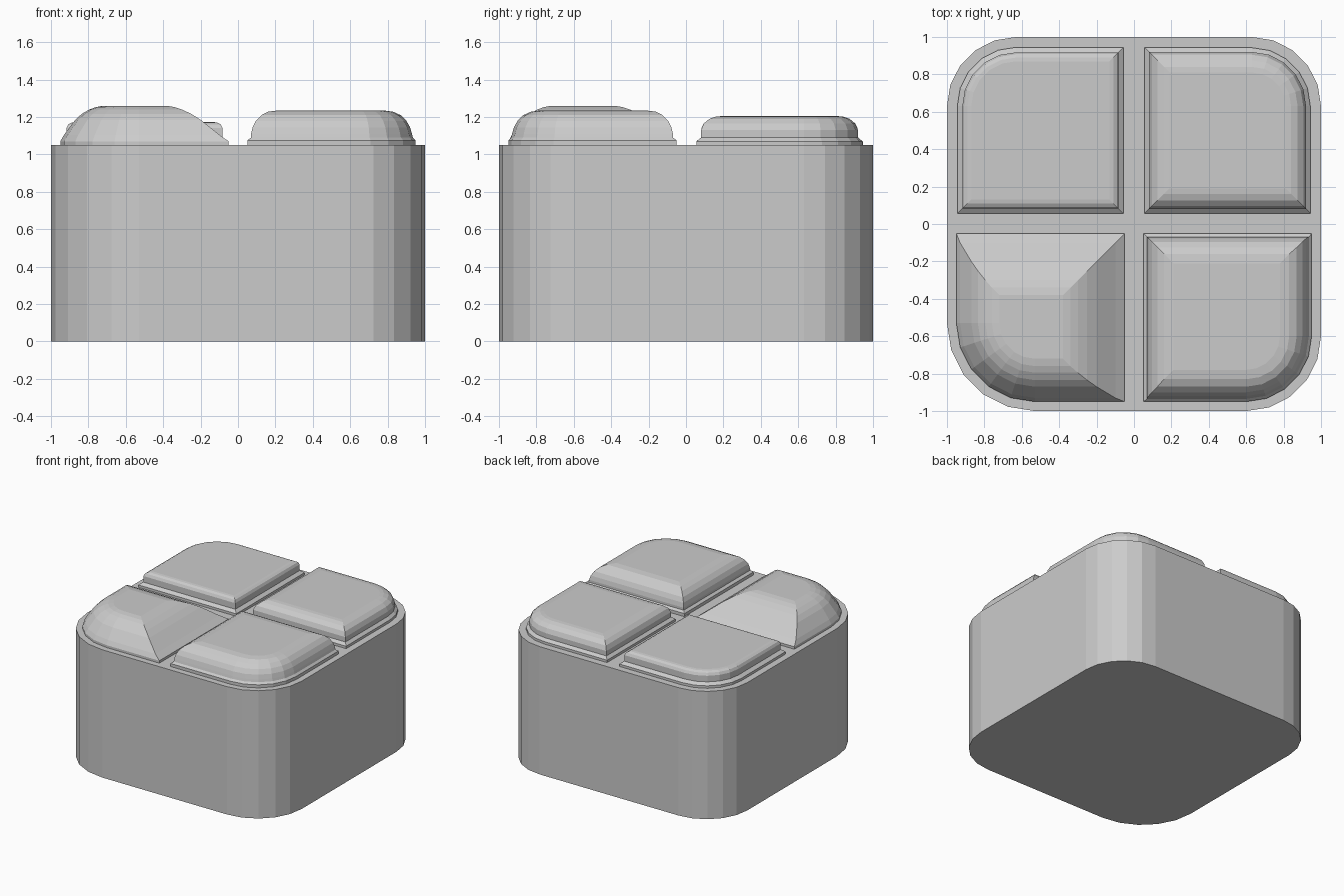
import bpy, bmesh, math

if "Cube" in bpy.data.objects:
    bpy.data.objects.remove(bpy.data.objects["Cube"], do_unlink=True)

grey = bpy.data.materials.new("plain_grey")
grey.use_nodes = True
colour = (0.6, 0.6, 0.6, 1)
grey.diffuse_color = colour
grey.node_tree.nodes["Principled BSDF"].inputs["Base Color"].default_value = colour


def corner_arc(sx, sy, edge, radius, segments=5):
    """Rounded corner in the quadrant (sx, sy), always running anticlockwise."""
    centre = edge - radius
    pts = []
    for i in range(segments + 1):
        a = math.pi / 2 * i / segments
        pts.append((sx * (centre + radius * math.cos(a)),
                    sy * (centre + radius * math.sin(a))))
    return pts if sx * sy > 0 else pts[::-1]


def loft(name, rings):
    """Skin stacked outlines of equal length and cap both ends."""
    bm = bmesh.new()
    loops = [[bm.verts.new(p) for p in ring] for ring in rings]
    count = len(loops[0])
    for low, high in zip(loops, loops[1:]):
        for i in range(count):
            j = (i + 1) % count
            bm.faces.new((low[i], low[j], high[j], high[i]))
    bm.faces.new(loops[0][::-1])
    bm.faces.new(loops[-1])
    bmesh.ops.recalc_face_normals(bm, faces=bm.faces)
    mesh = bpy.data.meshes.new(name)
    bm.to_mesh(mesh)
    bm.free()
    mesh.materials.append(grey)
    obj = bpy.data.objects.new(name, mesh)
    bpy.context.collection.objects.link(obj)


def pad(name, sx, sy, radius, profile):
    """Pad with one rounded outer corner; profile rows: inner inset, outer inset, z."""
    rings = []
    for inner, outer, z in profile:
        near, far = 0.05 + inner, 0.95 - outer
        arc = corner_arc(sx, sy, far, radius - outer)
        first, last = (sx * far, sy * near), (sx * near, sy * far)
        if sx * sy < 0:
            first, last = last, first
        outline = [(sx * near, sy * near), first] + arc + [last]
        rings.append([(x, y, z) for x, y in outline])
    loft(name, rings)


# Block body with rounded vertical corners
outline = (corner_arc(1, 1, 1, 0.37) + corner_arc(-1, 1, 1, 0.37)
           + corner_arc(-1, -1, 1, 0.47) + corner_arc(1, -1, 1, 0.4))
loft("body", [[(x, y, z) for x, y in outline] for z in (0, 1.05)])

# Tall sloping pad
pad("front_right_pad", -1, -1, 0.42, [
    (0, 0, 1.04), (0, 0, 1.07), (0.05, 0.02, 1.105), (0.1, 0.05, 1.145),
    (0.15, 0.08, 1.185), (0.2, 0.115, 1.217), (0.25, 0.155, 1.24),
    (0.29, 0.19, 1.253), (0.33, 0.23, 1.26)])

# Cushioned pads with a stepped rim
pad("front_left_pad", 1, -1, 0.35, [
    (0, 0, 1.04), (0, 0, 1.075), (0.02, 0.015, 1.09), (0.02, 0.02, 1.11),
    (0.028, 0.03, 1.145), (0.045, 0.05, 1.18), (0.075, 0.08, 1.21),
    (0.11, 0.12, 1.228), (0.16, 0.17, 1.235)])
pad("back_left_pad", 1, 1, 0.32, [
    (0.007, 0.007, 1.04), (0.007, 0.007, 1.07), (0.03, 0.03, 1.09),
    (0.03, 0.03, 1.13), (0.045, 0.045, 1.165), (0.075, 0.075, 1.19),
    (0.11, 0.11, 1.202), (0.14, 0.14, 1.205)])

# Low flat pad with a tight edge
pad("back_right_pad", -1, 1, 0.32, [
    (0.005, 0.005, 1.04), (0.005, 0.005, 1.07), (0.032, 0.032, 1.09),
    (0.032, 0.032, 1.14), (0.042, 0.042, 1.16), (0.06, 0.06, 1.17),
    (0.08, 0.08, 1.173)])
